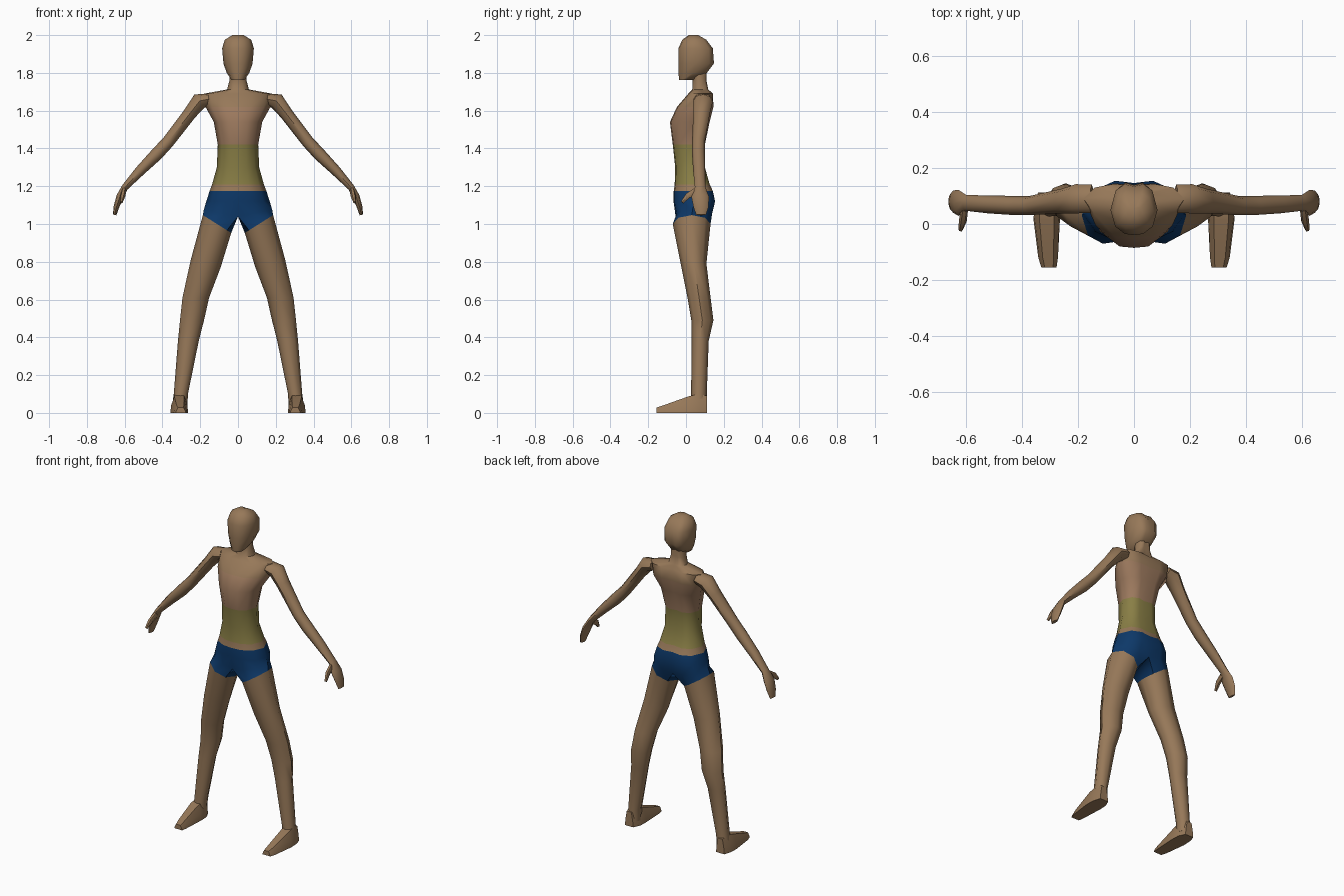
import bpy, bmesh, math
from mathutils import Vector

if "Cube" in bpy.data.objects:
    bpy.data.objects.remove(bpy.data.objects["Cube"])


def material(name, rgb):
    m = bpy.data.materials.new(name)
    m.diffuse_color = (*rgb, 1)
    m.use_nodes = True
    m.node_tree.nodes["Principled BSDF"].inputs["Base Color"].default_value = m.diffuse_color
    return m


SKIN = material("skin", (0.31, 0.19, 0.10))
CHEST = material("chest_tone", (0.33, 0.19, 0.11))
BELLY = material("belly_tone", (0.25, 0.21, 0.06))
BLUE = material("blue_cloth", (0.004, 0.04, 0.14))


def loft(name, rings, mats=(SKIN,), caps=(True, True)):
    """Skin the +x half through equal rings, open the centre plane, mirror it."""
    bm = bmesh.new()
    vs = [[bm.verts.new(p) for p in r] for r in rings]
    n = len(vs[0])
    for i, (a, b) in enumerate(zip(vs, vs[1:])):
        for j in range(n):
            k = (j + 1) % n
            f = bm.faces.new((a[j], a[k], b[k], b[j]))
            f.material_index = min(i, len(mats) - 1)
    ends = [bm.faces.new(vs[0]), bm.faces.new(vs[-1])]
    ends[1].material_index = len(mats) - 1
    bmesh.ops.recalc_face_normals(bm, faces=bm.faces[:])
    drop = [f for f in bm.faces if all(abs(v.co.x) < 1e-4 for v in f.verts)]
    drop += [f for f, keep in zip(ends, caps) if not keep]
    bmesh.ops.delete(bm, geom=drop, context='FACES')
    me = bpy.data.meshes.new(name)
    bm.to_mesh(me)
    bm.free()
    for m in mats:
        me.materials.append(m)
    ob = bpy.data.objects.new(name, me)
    bpy.context.collection.objects.link(ob)
    bpy.ops.object.select_all(action='DESELECT')
    ob.select_set(True)
    bpy.context.view_layer.objects.active = ob
    bpy.ops.object.shade_smooth_by_angle(angle=math.radians(50))
    mod = ob.modifiers.new("mirror", 'MIRROR')
    mod.use_clip = True
    return ob


def half(z, w, yf, yb, ys, tilt=0):
    """Half of a body section; three points lie on the centre plane."""
    pts = [(w, ys), (.78 * w, ys + .75 * (yb - ys)), (.4 * w, yb), (0, yb - .008),
           (0, ys), (0, yf), (.4 * w, yf + .005), (.8 * w, ys + .65 * (yf - ys))]
    return [(x, y, z + tilt * x / w) for x, y in pts]


def limb(z, x0, x1, y0, y1, tilt=0):
    """Eight-sided leg section between the given limits."""
    out = []
    for i in range(8):
        c, s = math.cos(i * math.pi / 4), math.sin(i * math.pi / 4)
        out.append(((x0 + x1) / 2 + (x1 - x0) / 2 * c,
                    (y0 + y1) / 2 + (y1 - y0) / 2 * s, z + tilt * c))
    return out


def tube(path, ref, n=8):
    """Sections (x, y, z, radius along ref, radius across) square to the path."""
    cs = [Vector(p[:3]) for p in path]
    rings = []
    for i, p in enumerate(path):
        t = (cs[min(i + 1, len(cs) - 1)] - cs[max(i - 1, 0)]).normalized()
        v = t.cross(Vector(ref)).normalized()
        u = v.cross(t)
        rings.append([cs[i] + u * p[3] * math.cos(a) + v * p[4] * math.sin(a)
                      for a in (2 * math.pi * k / n for k in range(n))])
    return rings


def foot_ring(y, x0, x1, h):
    m, w = (x0 + x1) / 2, (x1 - x0) / 2
    return [(x0, y, 0), (x1, y, 0), (x1 - .004, y, .45 * h),
            (m + .55 * w, y, h), (m - .55 * w, y, h), (x0 + .004, y, .45 * h)]


# Head
loft("head", [half(1.762, .034, -.036, .04, .0),
              half(1.80, .060, -.040, .110, .04),
              half(1.85, .077, -.040, .148, .05),
              half(1.93, .084, -.040, .142, .05),
              half(1.975, .070, -.020, .108, .045),
              half(2.0, .030, .015, .065, .04)])

# Torso with neck
loft("torso", [half(1.175, .150, -.065, .142, .04),
               half(1.21, .137, -.060, .125, .04),
               half(1.30, .112, -.057, .100, .03),
               half(1.42, .107, -.070, .100, .03),
               half(1.54, .128, -.085, .125, .04),
               half(1.62, .172, -.048, .145, .08),
               half(1.69, .180, .012, .143, .09),
               half(1.712, .058, .033, .118, .075),
               half(1.76, .045, .035, .108, .07),
               half(1.82, .045, .035, .108, .07)],
     mats=(SKIN, BELLY, BELLY, CHEST, CHEST, SKIN), caps=(False, False))

# Shorts, splitting into two leg openings
cut = limb(1.0, .036, .186, -.07, .13, .047)
loft("shorts", [half(1.175, .150, -.065, .142, .04),
                half(1.12, .168, -.066, .154, .04),
                half(1.04, .181, -.055, .138, .035, .035),
                cut], mats=(BLUE,), caps=(False, False))

# Legs
loft("leg", [cut,
             limb(.79, .092, .25, -.028, .108, .02),
             limb(.61, .153, .294, .008, .13),
             limb(.49, .18, .307, .028, .145),
             limb(.38, .208, .318, .03, .12),
             limb(.10, .265, .340, .027, .11),
             limb(.03, .268, .350, .025, .11)], caps=(False, True))

# Feet
loft("foot", [foot_ring(.112, .285, .342, .09),
              foot_ring(.07, .266, .355, .10),
              foot_ring(.015, .264, .358, .088),
              foot_ring(-.12, .271, .341, .04),
              foot_ring(-.155, .276, .33, .028)])

# Arms with hands
loft("arm", tube([(.150, .09, 1.662, .050, .030),
                  (.205, .09, 1.650, .052, .044),
                  (.255, .082, 1.585, .044, .035),
                  (.370, .066, 1.435, .034, .033),
                  (.430, .066, 1.370, .034, .034),
                  (.520, .070, 1.280, .032, .027),
                  (.598, .075, 1.195, .028, .018),
                  (.625, .075, 1.145, .046, .019),
                  (.644, .080, 1.090, .040, .015),
                  (.653, .080, 1.048, .026, .009)], (0, 1, 0)))

# Thumbs
loft("thumb", tube([(.604, .055, 1.175, .013, .020),
                    (.610, .010, 1.150, .014, .017),
                    (.618, -.020, 1.115, .008, .009)], (1, 0, 0), 6))
